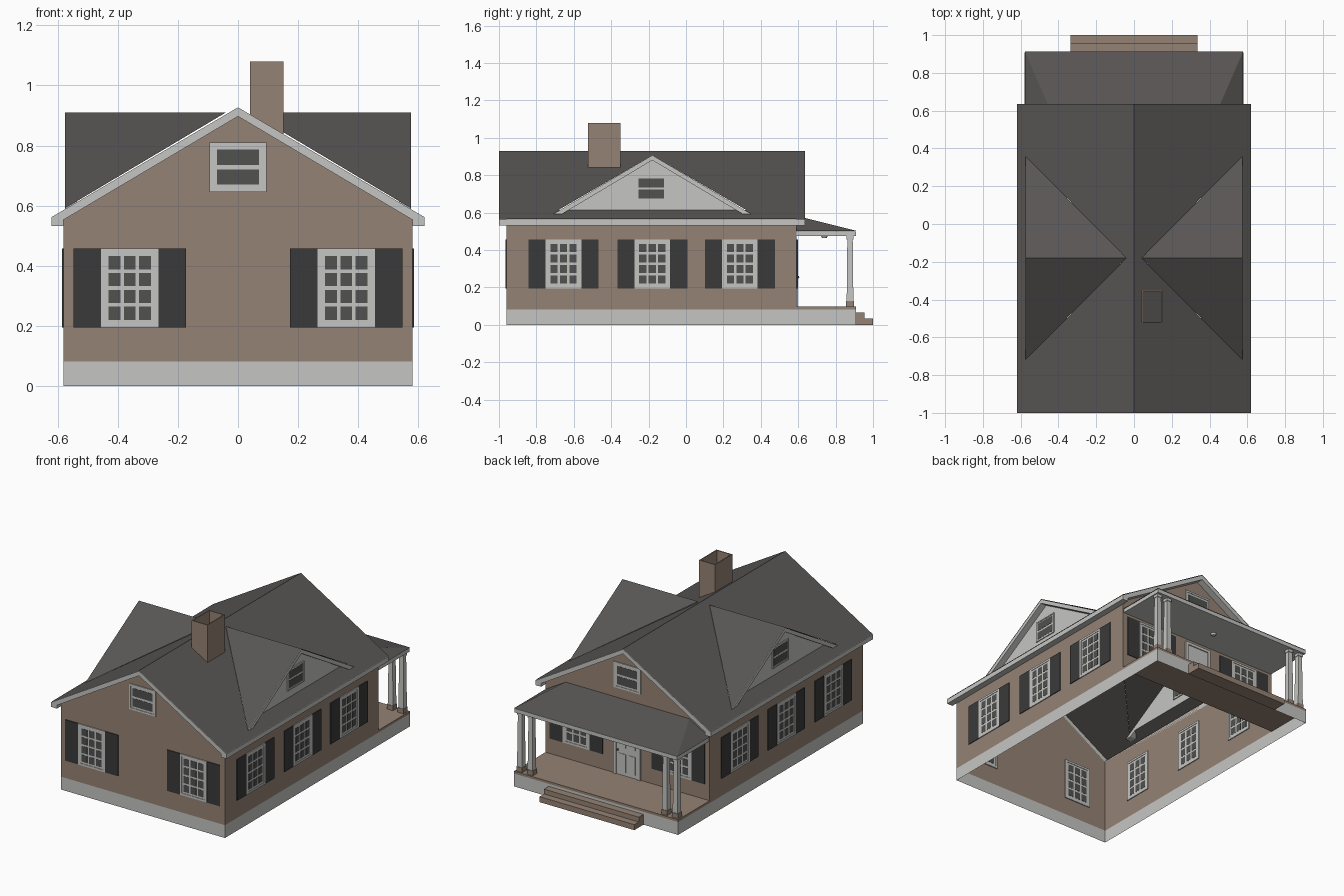
import bpy, bmesh, math
from mathutils import Matrix, Vector

if "Cube" in bpy.data.objects:
    bpy.data.objects.remove(bpy.data.objects["Cube"])


def material(name, rgb):
    m = bpy.data.materials.new(name)
    m.diffuse_color = (*rgb, 1)
    m.use_nodes = True
    m.node_tree.nodes["Principled BSDF"].inputs["Base Color"].default_value = m.diffuse_color
    return m


WALL = material("brown siding", (0.30, 0.225, 0.178))
WHITE = material("white trim", (0.56, 0.56, 0.55))
ROOF = material("dark roof", (0.098, 0.092, 0.089))
SHUT = material("shutter black", (0.042, 0.042, 0.042))
GLASS = material("window glass", (0.082, 0.082, 0.08))


def finish(name, bm, mats, outward=True):
    if outward:
        bmesh.ops.recalc_face_normals(bm, faces=bm.faces)
    me = bpy.data.meshes.new(name)
    bm.to_mesh(me)
    bm.free()
    for m in mats:
        me.materials.append(m)
    ob = bpy.data.objects.new(name, me)
    bpy.context.collection.objects.link(ob)
    return ob


def add_box(bm, lo, hi, mi=0, taper=1.0):
    c = [(a + b) / 2 for a, b in zip(lo, hi)]
    size = [b - a for a, b in zip(lo, hi)]
    vs = bmesh.ops.create_cube(bm, size=1)["verts"]
    for v in vs:
        k = taper if v.co.z > 0 else 1.0
        v.co = Vector((c[0] + v.co.x * size[0] * k, c[1] + v.co.y * size[1] * k, c[2] + v.co.z * size[2]))
        for f in v.link_faces:
            f.material_index = mi


def box(name, lo, hi, mat, taper=1.0):
    bm = bmesh.new()
    add_box(bm, lo, hi, 0, taper)
    return finish(name, bm, [mat])


def sheet(name, polys, mat):
    bm = bmesh.new()
    for p in polys:
        bm.faces.new([bm.verts.new(q) for q in p])
    bmesh.ops.remove_doubles(bm, verts=bm.verts, dist=1e-5)
    return finish(name, bm, [mat])


def prism(name, pts, vec, mat):
    bm = bmesh.new()
    f = bm.faces.new([bm.verts.new(p) for p in pts])
    new = bmesh.ops.extrude_face_region(bm, geom=[f])["geom"]
    bmesh.ops.translate(bm, vec=vec, verts=[g for g in new if isinstance(g, bmesh.types.BMVert)])
    if f.is_valid and len(f.edges[0].link_faces) < 2:
        bm.faces.new(list(f.verts))
    return finish(name, bm, [mat])


def tube(name, x0, x1, y0, y1, z0, z1, mat):
    c = [(x0, y0), (x1, y0), (x1, y1), (x0, y1)]
    polys = [[(*c[i], z0), (*c[(i + 1) % 4], z0), (*c[(i + 1) % 4], z1), (*c[i], z1)] for i in range(4)]
    return sheet(name, polys, mat)


# Window in local space: u along x, outward is -y, z up; it shows through the wall
def window_mesh(name, w, h, cols, rows, casing, sash, gap, shutter=0):
    bm = bmesh.new()
    a, d = w / 2, 0.006
    for s in (-1, 1):
        add_box(bm, (min(s * a, s * (a - casing)), -d, -h / 2), (max(s * a, s * (a - casing)), d, h / 2))
        zz = sorted((s * h / 2, s * (h / 2 - casing)))
        add_box(bm, (-a + casing, -d, zz[0]), (a - casing, d, zz[1]))
        if shutter:
            xx = sorted((s * a, s * (a + shutter)))
            add_box(bm, (xx[0], -0.005, -h / 2), (xx[1], -0.0005, h / 2), 1)
    add_box(bm, (-a + casing, -0.003, -h / 2 + casing), (a - casing, 0.003, h / 2 - casing))
    iw, ih = w - 2 * (casing + sash), h - 2 * (casing + sash)
    pw, ph = (iw - gap * (cols - 1)) / cols, (ih - gap * (rows - 1)) / rows
    for i in range(cols):
        for j in range(rows):
            x, z = -iw / 2 + i * (pw + gap), -ih / 2 + j * (ph + gap)
            add_box(bm, (x, -0.0042, z), (x + pw, 0.0042, z + ph), 2)
    ob = finish(name, bm, [WHITE, SHUT, GLASS])
    me = ob.data
    bpy.data.objects.remove(ob)
    return me


def place(name, me, loc, deg):
    ob = bpy.data.objects.new(name, me)
    bpy.context.collection.objects.link(ob)
    ob.matrix_world = Matrix.Translation(loc) @ Matrix.Rotation(math.radians(deg), 4, 'Z')


# House dimensions
X, YF, YB, YP = 0.58, -0.96, 0.59, 0.908
BASE, EAVE, PEAK, SLOPE = 0.082, 0.557, 0.92, 0.589
RF, RB, RX = -1.0, 0.635, 0.62
DY = -0.18                                  # dormer centre


def roof_z(x):
    return 0.93 - SLOPE * abs(x)


# Foundation skirt and open-bottomed wall shell
tube("foundation", -X, X, YF, YP, 0, BASE, WHITE)
walls = [[(-X, y, BASE), (X, y, BASE), (X, y, EAVE), (0, y, PEAK - 0.015), (-X, y, EAVE)] for y in (YF, YB)]
walls += [[(s * X, YF, BASE), (s * X, YB, BASE), (s * X, YB, EAVE), (s * X, YF, EAVE)] for s in (-1, 1)]
sheet("walls", walls, WALL)

# Main roof, with a triangular opening under each dormer
faces = []
for s in (-1, 1):
    def P(x, y):
        return (s * x, y, roof_z(x))
    A, B, C, D = P(0, RF), P(RX, RF), P(RX, RB), P(0, RB)
    p, q, r = P(0.04, DY), P(0.535, DY - 0.5), P(0.535, DY + 0.5)
    faces += [[A, B, q, p], [B, C, r, q], [C, D, p, r], [D, A, p]]
sheet("main_roof", faces, ROOF)

# Gable rake boards and eave fascia
half = [(RX, 0.562), (RX, 0.532), (X, 0.532), (X, 0.553)]
outline = [(0, 0.927)] + half + [(0, 0.897)] + [(-x, z) for x, z in reversed(half)]
for n, y0, y1 in (("front", RF, YF), ("back", YB, RB)):
    prism(n + "_rake_boards", [(x, y0, z) for x, z in outline], (0, y1 - y0, 0), WHITE)
for n, s in (("left", -1), ("right", 1)):
    xs = sorted((s * X, s * RX))
    box(n + "_eave_fascia", (xs[0], YF, 0.532), (xs[1], YB, 0.562), WHITE)

# Window types
tall = window_mesh("shuttered_window", 0.19, 0.262, 3, 4, 0.013, 0.012, 0.012, 0.092)
attic = window_mesh("attic_window", 0.188, 0.164, 1, 2, 0.012, 0.012, 0.014)
small = window_mesh("dormer_window", 0.165, 0.134, 1, 2, 0.008, 0.006, 0.012)
for x in (-0.36, 0.36):
    place("front_window", tall, (x, YF, 0.326), 0)
    place("back_window", tall, (x, YB, 0.326), 180)
place("front_attic_window", attic, (0, YF, 0.728), 0)
place("back_attic_window", attic, (0, YB, 0.728), 180)

# Side windows and dormers
for n, s in (("left", -1), ("right", 1)):
    for y in (-0.655, DY, 0.288):
        place(n + "_window", tall, (s * X, y, 0.326), 90 * s)
    xg, xe = s * 0.535, s * 0.575
    top, lo = (xe, DY, 0.91), 0.5915
    sheet(n + "_dormer_roof", [[(s * 0.04, DY, 0.91), top, (xe, DY + t * 0.54, lo)] for t in (-1, 1)], ROOF)
    sheet(n + "_dormer_gable", [[(xg, DY - 0.495, 0.613), (xg, DY + 0.495, 0.613), (xg, DY, 0.905)]], WHITE)
    rake = [(0, 0.907), (0.537, 0.588), (0.49, 0.588), (0, 0.880), (-0.49, 0.588), (-0.537, 0.588)]
    prism(n + "_dormer_rake", [(xg, DY + y, z) for y, z in rake], (xe - xg, 0, 0), WHITE)
    place(n + "_dormer_window", small, (xg, DY - 0.006, 0.729), 90 * s)

# Chimney: open thin-walled stack
ch = tube("chimney", 0.04, 0.152, -0.525, -0.35, 0.835, 1.08, WALL)
sol = ch.modifiers.new("thickness", 'SOLIDIFY')
sol.thickness, sol.offset = 0.009, -1

# Porch deck, roof and fascia
box("porch_deck", (-X, YB, BASE), (X, YP, 0.097), WALL)
box("porch_fascia_and_ceiling", (-0.575, YB, 0.475), (0.575, 0.91, 0.5), WHITE)
e, t, ze, zt = 0.577, 0.437, 0.502, 0.583
porch = [[(-e, 0.912, ze), (e, 0.912, ze), (t, YB, zt), (-t, YB, zt)]]
porch += [[(s * e, YB, ze), (s * e, 0.912, ze), (s * t, YB, zt)] for s in (-1, 1)]
sheet("porch_roof", porch, ROOF)

# Paired tapered columns on brown plinths
for x in (-0.55, -0.475, 0.475, 0.55):
    y = 0.877
    for n, r, z0, z1, mat, tp in (("plinth", 0.021, 0.097, 0.127, WALL, 1), ("shaft", 0.018, 0.127, 0.457, WHITE, 0.8),
                                  ("cap", 0.018, 0.457, 0.476, WHITE, 1)):
        box("column_" + n, (x - r, y - r, z0), (x + r, y + r, z1), mat, tp)

# Steps
prism("porch_steps", [(-0.335, y, z) for y, z in
      ((YP, 0), (1, 0), (1, 0.035), (0.955, 0.035), (0.955, 0.066), (YP, 0.066))], (0.67, 0, 0), WALL)

# Door with frame, panels and knob
bm = bmesh.new()
for x0, x1, z0, z1 in ((-0.095, -0.077, 0.097, 0.455), (0.077, 0.095, 0.097, 0.455), (-0.077, 0.077, 0.437, 0.455)):
    add_box(bm, (x0, YB - 0.003, z0), (x1, YB + 0.009, z1))
add_box(bm, (-0.077, YB - 0.003, 0.097), (0.077, YB + 0.003, 0.437))
for x in (-0.033, 0.033):
    for z0, z1 in ((0.12, 0.235), (0.275, 0.415)):
        add_box(bm, (x - 0.024, YB, z0), (x + 0.024, YB + 0.006, z1))
finish("door", bm, [WHITE])
bm = bmesh.new()
bmesh.ops.create_uvsphere(bm, u_segments=10, v_segments=6, radius=0.007,
                          matrix=Matrix.Translation((0.065, YB + 0.009, 0.255)))
finish("door_knob", bm, [SHUT])

# Porch ceiling lamp
bm = bmesh.new()
bmesh.ops.create_cone(bm, cap_ends=True, segments=12, radius1=0.012, radius2=0.018, depth=0.012,
                      matrix=Matrix.Translation((0, 0.74, 0.469)))
finish("ceiling_lamp", bm, [WHITE])
